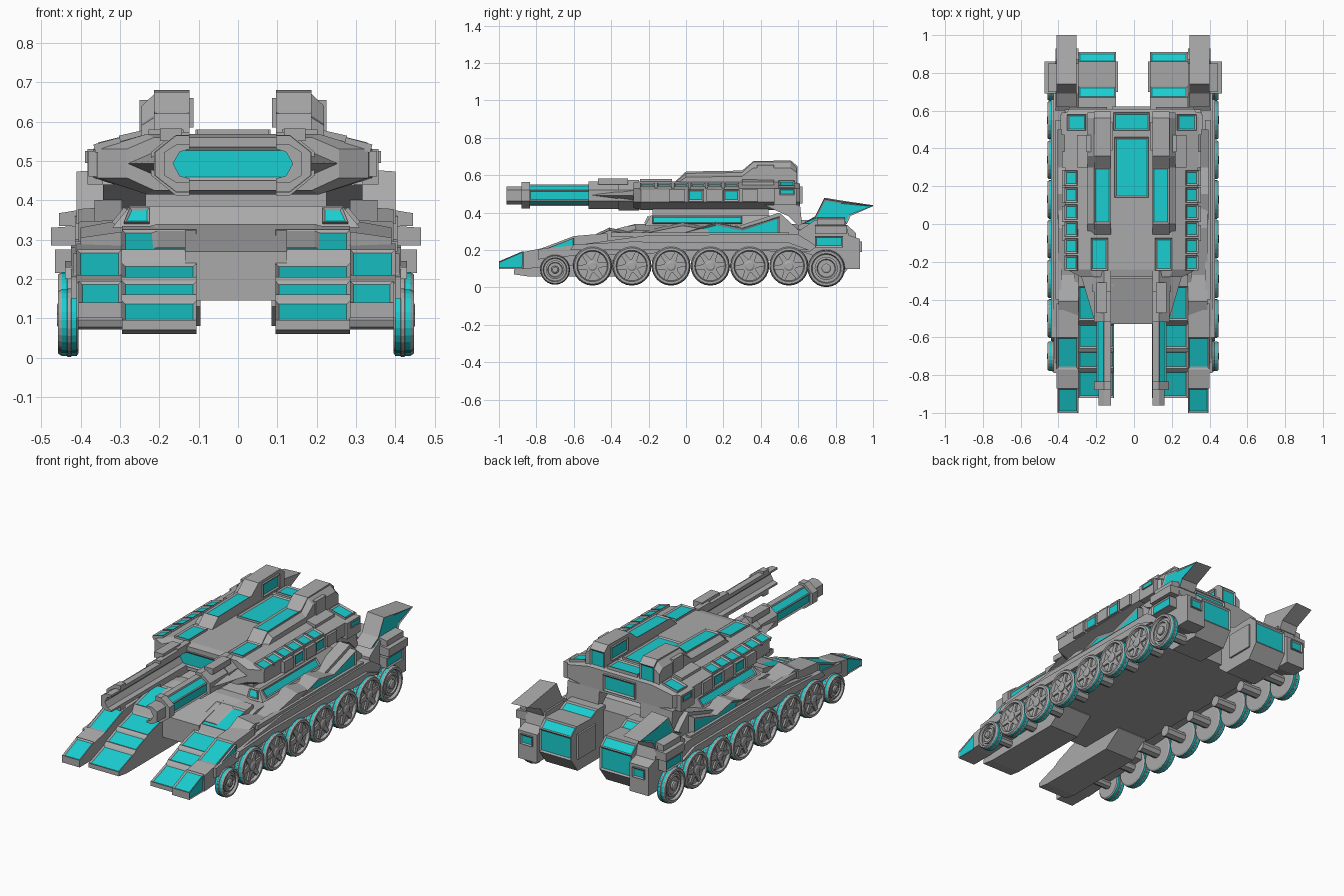
import bpy, bmesh
from math import sin, cos, pi
from mathutils import Vector

if "Cube" in bpy.data.objects:
    bpy.data.objects.remove(bpy.data.objects["Cube"])

cyan = bpy.data.materials.new("cyan_panel")
cyan.diffuse_color = (0.01, 0.62, 0.64, 1)
cyan.use_nodes = True
cyan.node_tree.nodes["Principled BSDF"].inputs["Base Color"].default_value = cyan.diffuse_color
grey = bpy.data.materials.new("grey_armour")
grey.diffuse_color = (0.4, 0.4, 0.4, 1)
grey.use_nodes = True
grey.node_tree.nodes["Principled BSDF"].inputs["Base Color"].default_value = grey.diffuse_color
HULL, TURRET = -0.005, -0.013   # centre lines
BOTH, ONE = (1, -1), (1,)


def solid(name, rings, glow=(), ox=HULL, sides=BOTH, inset=0.013):
    """Loft rings into a closed solid, mirrored per side; glow = edge numbers or caps 'a'/'b'."""
    for s in sides:
        bm = bmesh.new()
        vs = [[bm.verts.new((ox + s * p[0], p[1], p[2])) for p in r] for r in rings]
        n, lit = len(vs[0]), []
        for j in range(len(vs) - 1):
            for i in range(n):
                k = (i + 1) % n
                f = bm.faces.new((vs[j][i], vs[j][k], vs[j + 1][k], vs[j + 1][i]))
                if i in glow or (j, i) in glow:
                    lit.append(f)
        for tag, ring in (('a', vs[0]), ('b', vs[-1])):
            f = bm.faces.new(ring)
            if tag in glow:
                lit.append(f)
        bmesh.ops.recalc_face_normals(bm, faces=bm.faces[:])
        for f in lit:
            if inset:
                t = min(inset, 0.2 * min(e.calc_length() for e in f.edges))
                bmesh.ops.inset_individual(bm, faces=[f], thickness=t, depth=-0.5 * t)
            f.material_index = 1
        me = bpy.data.meshes.new(name)
        bm.to_mesh(me)
        bm.free()
        me.materials.append(grey)
        me.materials.append(cyan)
        suffix = "" if len(sides) == 1 else ("_right" if s > 0 else "_left")
        bpy.context.collection.objects.link(bpy.data.objects.new(name + suffix, me))


def prism(name, prof, x0, x1, glow=(), k=1, **kw):
    """Side profile (y, z) extruded from x0 to x1; k shrinks the outer height."""
    zb = min(p[1] for p in prof)
    solid(name, [[(x0, y, z) for y, z in prof],
                 [(x1, y, zb + (z - zb) * k) for y, z in prof]], glow, **kw)


def box(name, x0, x1, y0, y1, z0, z1, glow=(), **kw):
    prism(name, [(y0, z0), (y0, z1), (y1, z1), (y1, z0)], x0, x1, glow, **kw)


def panel(name, pts, out, **kw):
    """Framed cyan panel lying on a surface."""
    o = Vector(out).normalized()
    solid(name, [[Vector(p) + o * h for p in pts] for h in (-0.012, 0.01)], ('b',), **kw)


# Hull
prism("hull_core", [(-.53, .145), (-.53, .27), (-.27, .34), (.6, .34), (.62, .3), (.62, .2), (.56, .145)],
      -.13, .13, sides=ONE)
solid("hull_deck", [[(-.31, y, .145), (-.31, y, t - .035), (-.2, y, t), (.2, y, t), (.31, y, t - .035), (.31, y, .145)]
                    for y, t in ((-.48, .28), (-.27, .34), (.62, .34))], sides=ONE)
solid("turret_base", [[(-w, a, z), (w, a, z), (w, b, z), (-w, b, z)]
                      for w, a, b, z in ((.315, -.22, .5, .33), (.27, -.19, .45, .385))], sides=ONE)
panel("base_side_panel", [(.308, -.18, .338), (.308, .3, .338), (.277, .3, .376), (.277, -.18, .376)], (.75, 0, .6))
panel("base_front_panel", [(.22, -.215, .34), (.285, -.215, .34), (.27, -.195, .378), (.22, -.195, .378)], (0, -.9, .4))
solid("turret_ring", [[(-.23, -.18, z), (.23, -.18, z), (.23, .44, z), (-.23, .44, z)] for z in (.38, .425)], sides=ONE)

# Front prongs
prism("inner_prong", [(-.92, .07), (-.92, .095), (-.78, .145), (-.765, .16), (-.675, .195), (-.66, .205), (-.53, .24),
                      (-.51, .275), (-.33, .325), (-.27, .335), (-.25, .14), (-.36, .06), (-.85, .06)],
      .1, .29, (1, 3, 5, 7))
prism("outer_prong_tip", [(-1, .1), (-1, .14), (-.87, .195), (-.87, .1)], .29, .4, (1, 'b'))
prism("outer_prong", [(-.87, .1), (-.87, .19), (-.77, .21), (-.6, .275), (-.42, .29), (-.42, .13)], .29, .405, (2,))
panel("prong_side_panel", [(.405, -.75, .2), (.405, -.73, .215), (.405, -.6, .265), (.405, -.6, .22)], (1, 0, 0))

# Side skirts and zigzag armour
prism("side_skirt", [(-.79, .15), (-.79, .205), (-.6, .225), (-.2, .28), (.6, .285), (.7, .22), (.66, .19),
                     (.1, .2), (-.3, .175), (-.6, .17)], .3, .42)
prism("skirt_rail", [(-.62, .2), (-.6, .23), (-.3, .245), (.55, .24), (.66, .2)], .4, .435)
prism("front_armour", [(-.62, .22), (-.41, .32), (-.27, .29), (-.02, .35), (.12, .325), (.12, .24)], .29, .395, k=.85)
prism("glow_armour", [(-.05, .28), (.16, .35), (.3, .32), (.5, .385), (.5, .28)], .29, .4, ('b',), k=.93)
prism("rear_armour", [(.1, .27), (.5, .4), (.61, .3), (.61, .25)], .29, .36)
box("skirt_step", .38, .41, -.4, .55, .27, .295)

# Rear pods, fins and engines
prism("rear_pod", [(.6, .2), (.6, .3), (.69, .36), (.85, .36), (.87, .28), (.93, .26), (.93, .1), (.85, .1), (.68, .17)],
      .29, .41)
prism("rear_fin", [(.62, .34), (.69, .38), (.74, .48), (.83, .465), (1, .44), (.88, .385), (.86, .34)],
      .3, .405, ('b',), k=.95)
box("pod_side_lower", .4, .46, .69, .84, .215, .275, ('b',))
box("pod_side_upper", .4, .47, .69, .86, .285, .335, k=.9)
box("pod_side_cap", .4, .45, .7, .85, .335, .375, k=.8)
box("pod_back_panel", .315, .39, .9, .94, .19, .245, (2,))
prism("engine", [(.6, .13), (.6, .36), (.67, .36), (.73, .33), (.86, .335), (.91, .29), (.91, .16), (.85, .08),
                 (.66, .08)], .09, .29, (2, 4, 5))
box("engine_flank", .08, .3, .7, .86, .15, .29)

# Wheels
def ring(r, x, y, z, n=24):
    return [(x, y + r * cos(2 * pi * i / n), z + r * sin(2 * pi * i / n)) for i in range(n)]


wheels = [(-.7, .08, .095)] + [(-.5 + .21 * i, .105, .115) for i in range(6)] + [(.75, .1, .102)]
for w, (y, r, z) in enumerate(wheels):
    prof = [(.9, .4), (.98, .405), (.98, .418), (1, .42), (1, .428), (.98, .43), (.98, .443), (.92, .452),
            (.8, .452), (.75, .436)]
    solid("wheel_%d" % w, [ring(r * a, x, y, z) for a, x in prof],
          {(j, i) for j in (1, 5) for i in range(24)}, inset=0)
    if 0 < w < 7:   # spoked road wheel
        star = [(r * (.76 if i % 4 < 2 else .36), 2 * pi * i / 24) for i in range(24)]
        solid("spokes_%d" % w, [[(x, y + a * cos(t), z + a * sin(t)) for a, t in star] for x in (.43, .446)])
    else:           # plain stepped wheel
        solid("wheel_disc_%d" % w, [ring(r * a, x, y, z) for a, x in ((.62, .43), (.62, .446), (.5, .448), (.46, .44))])
    solid("hub_%d" % w, [ring(r * a, x, y, z, 12) for a, x in ((.26, .43), (.26, .45), (.18, .455))])
    solid("axle_%d" % w, [ring(r * .3, x, y, z, 8) for x in (.28, .41)])

# Turret body
def section(y, w, t, zb, zt):
    half = [(t, zb), (w, .457), (w, .53), (t, zt)]
    return [(x, y, z) for x, z in half] + [(-x, y, z) for x, z in reversed(half)]


solid("turret_body", [section(-.28, .27, .2, .425, .56), section(-.24, .345, .22, .415, .568),
                      section(.57, .357, .22, .415, .568), section(.61, .33, .2, .43, .555)],
      ox=TURRET, sides=ONE)
T = dict(ox=TURRET)
panel("front_window", [(-.17, -.28, .45), (.17, -.28, .45), (.17, -.28, .535), (-.17, -.28, .535)], (0, -1, 0),
      sides=ONE, **T)
for i in range(6):   # row of sloped side windows
    a = -.245 + .09 * i
    panel("slope_window_%d" % i, [(.352, a, .532), (.352, a + .078, .532), (.285, a + .078, .55), (.285, a, .55)],
          (.27, 0, .96), **T)
for i, a in enumerate((-.09, .01, .11, .2, .3)):   # side boxes
    box("side_box_%d" % i, .34, .367, a, a + .085, .46, .525, ('b',) if i in (1, 3) else (), **T)
box("side_tail_box", .33, .37, .47, .59, .44, .53, **T)
box("side_tail_window", .35, .376, .5, .58, .495, .525, ('b',), **T)
panel("corner_window", [(.34, .495, .537), (.34, .58, .537), (.24, .58, .562), (.24, .495, .562)], (.27, 0, .96), **T)
box("roof_hatch", -.09, .09, .14, .46, .55, .58, (1,), sides=ONE, **T)
box("roof_rear_window", -.095, .095, .495, .59, .54, .58, (1,), sides=ONE, **T)
box("roof_front_strip", .125, .215, -.245, -.075, .55, .58, (1,), **T)
box("rear_window", -.1, .1, .58, .622, .45, .54, (2,), sides=ONE, **T)

# Roof ridges and towers
prism("tower", [(-.07, .555), (0, .62), (.3, .625), (.36, .675), (.56, .68), (.595, .65), (.595, .5), (.5, .5)],
      .11, .2, (1, 5), **T)
prism("tower_outer_slope", [(-.07, .55), (0, .61), (.3, .615), (.36, .67), (.56, .67), (.59, .64), (.59, .5)],
      .2, .232, k=.82, **T)
box("tower_inner_panel", .13, .1, .39, .54, .585, .66, ('b',), **T)
box("tower_side_box", .2, .238, .38, .47, .57, .655, **T)
box("roof_shoulder", .22, .29, .3, .47, .54, .58, k=.6, **T)
prism("turret_tail", [(.42, .44), (.61, .44), (.62, .34), (.6, .33), (.55, .38)], .13, .33, **T)

# Barrels: open half-octagon shells
def shell(name, y0, y1, g=0, glow=()):
    pts = [(.11, .556 + g), (.145, .556 + g), (.19 + g, .522), (.19 + g, .463), (.145, .43 - g), (.11, .43 - g),
           (.11, .455), (.135, .462), (.152, .493), (.135, .523), (.11, .53)]
    solid(name, [[(x, y, z) for x, z in pts] for y in (y0, y1)], glow, **T)


shell("barrel", -.84, -.48, -.005, (1, 2, 3))
shell("muzzle_collar", -.88, -.835, .008)
shell("muzzle_tip", -.96, -.87, -.015)
shell("barrel_root", -.52, -.3, .01)
shell("barrel_mount", -.36, -.25, .018)
box("mount_top_box", .13, .185, -.47, -.31, .55, .582, **T)
solid("mount_spike", [[(.19, -.5, .5), (.2, -.5, .493), (.19, -.5, .486)],
                      [(.19, -.25, .53), (.275, -.25, .493), (.19, -.25, .456)]], **T)
